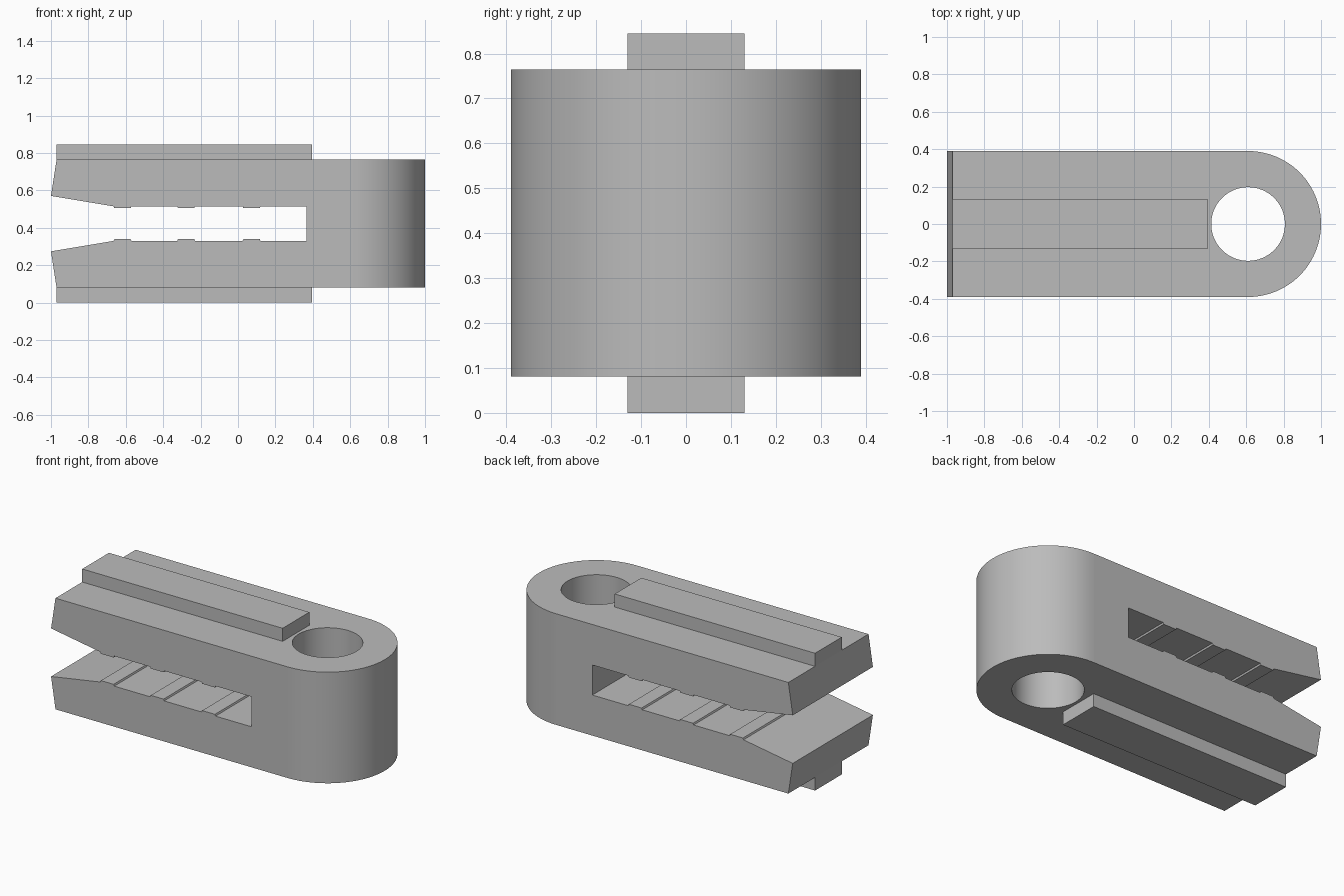
import bpy, bmesh, math
from mathutils import Vector

cube = bpy.data.objects.get("Cube")
if cube:
    bpy.data.objects.remove(cube, do_unlink=True)

MID = 0.4225      # height of the mirror plane between the jaws
HALF_Y = 0.39     # half width, also the radius of the round end
EYE_X = 0.61      # centre of the round end and its hole

grey = bpy.data.materials.new("light grey")
grey.use_nodes = True
grey.diffuse_color = (0.5, 0.5, 0.5, 1)
grey.node_tree.nodes["Principled BSDF"].inputs["Base Color"].default_value = (0.5, 0.5, 0.5, 1)


def prism(name, points, offset):
    """Extrude a closed outline of 3D points by the offset vector."""
    bm = bmesh.new()
    face = bm.faces.new([bm.verts.new(p) for p in points])
    ext = bmesh.ops.extrude_face_region(bm, geom=[face])
    moved = [v for v in ext["geom"] if isinstance(v, bmesh.types.BMVert)]
    bmesh.ops.translate(bm, verts=moved, vec=Vector(offset))
    bmesh.ops.recalc_face_normals(bm, faces=bm.faces)
    mesh = bpy.data.meshes.new(name)
    bm.to_mesh(mesh)
    bm.free()
    mesh.materials.append(grey)
    obj = bpy.data.objects.new(name, mesh)
    bpy.context.collection.objects.link(obj)
    return obj


def arc(radius, start, end, steps):
    return [(EYE_X + radius * math.cos(a), radius * math.sin(a))
            for a in (start + (end - start) * i / steps for i in range(steps + 1))]


def cut(target, cutter, operation):
    """Apply a boolean and discard its cutter."""
    cutter.hide_render = True
    mod = target.modifiers.new(operation.lower(), 'BOOLEAN')
    mod.operation, mod.solver, mod.object = operation, 'EXACT', cutter
    bpy.context.view_layer.objects.active = target
    bpy.ops.object.modifier_apply(modifier=mod.name)
    bpy.data.objects.remove(cutter, do_unlink=True)


# Side outline of the upper jaw: outer edge, slanted nose, mouth ramp, teeth, slot end
upper = [(1.1, 0.342), (-0.97, 0.342), (-1.0, 0.148)]
for x in (-0.665, -0.325, 0.025):
    upper += [(x, 0.0925), (x + 0.004, 0.0825), (x + 0.091, 0.0825), (x + 0.095, 0.0925)]
upper.append((0.365, 0.0925))
outline = upper + [(x, -z) for x, z in reversed(upper)]
body = prism("clip_body", [(x, -0.5, MID + z) for x, z in outline], (0, 1, 0))

# Round the closed end and bore the eye
plan = [(-1.2, -HALF_Y)] + arc(HALF_Y, -math.pi / 2, math.pi / 2, 48) + [(-1.2, HALF_Y)]
cut(body, prism("plan_cutter", [(x, y, -0.2) for x, y in plan], (0, 0, 1.4)), 'INTERSECT')
hole = arc(0.197, 0, 2 * math.pi, 64)[:-1]
cut(body, prism("eye_cutter", [(x, y, -0.2) for x, y in hole], (0, 0, 1.4)), 'DIFFERENCE')

body.select_set(True)
bpy.context.view_layer.objects.active = body
bpy.ops.object.shade_smooth_by_angle(angle=math.radians(20))
# Slot teeth and nose stay flat; only the round walls are smooth
for poly in body.data.polygons:
    if poly.center.x < 0.38:
        poly.use_smooth = False

# Guide rails above and below
rail_plan = [(-0.97, -0.13), (0.395, -0.13), (0.395, 0.13), (-0.97, 0.13)]
for name, z, height in (("top_rail", MID + 0.342, 0.0805), ("bottom_rail", 0, 0.0805)):
    prism(name, [(x, y, z) for x, y in rail_plan], (0, 0, height))
